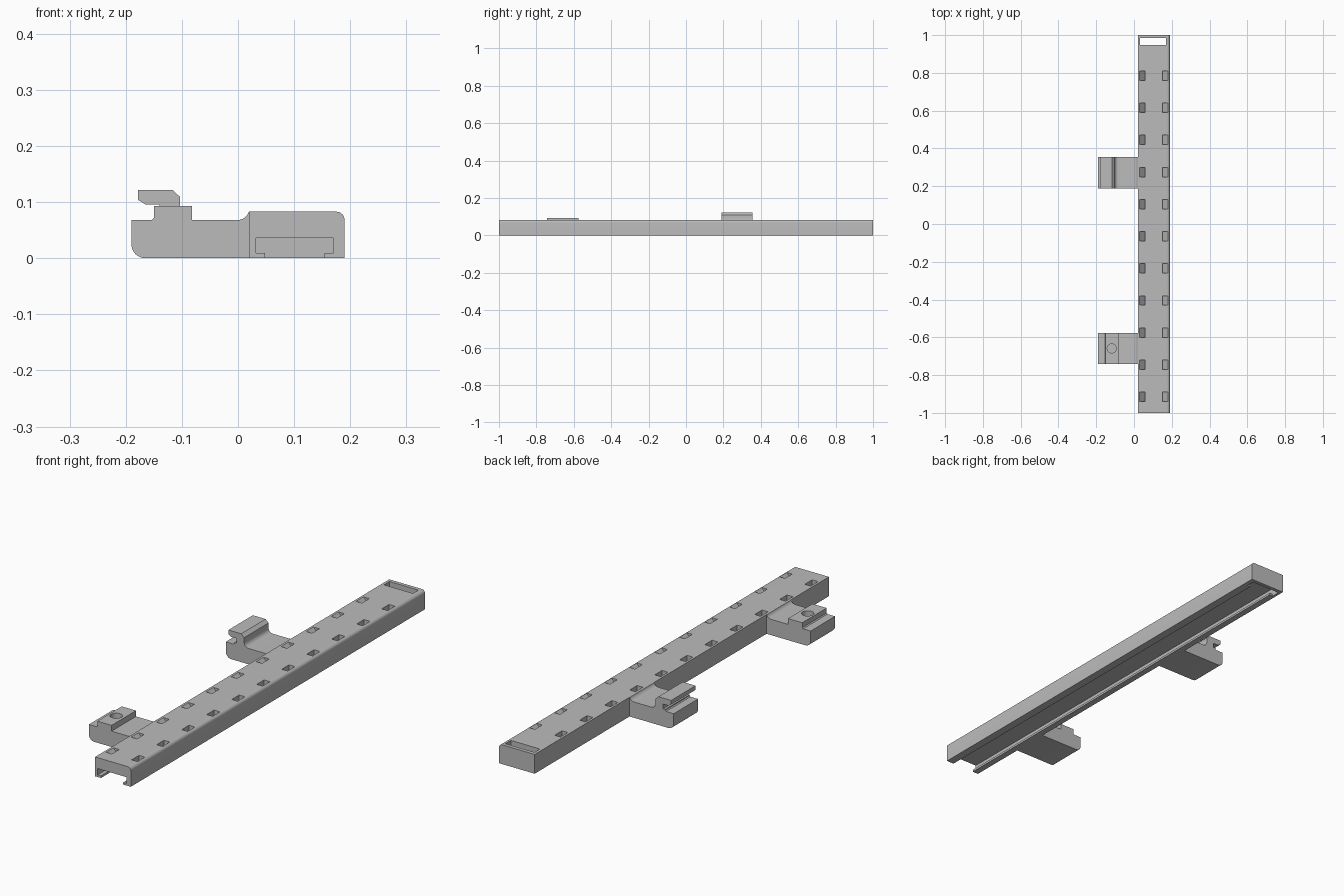
import bpy, math
from mathutils import Vector

if "Cube" in bpy.data.objects:
    bpy.data.objects.remove(bpy.data.objects["Cube"], do_unlink=True)

grey = bpy.data.materials.new("light grey plastic")
grey.use_nodes = True
colour = (0.5, 0.5, 0.5, 1)
grey.diffuse_color = colour
grey.node_tree.nodes["Principled BSDF"].inputs["Base Color"].default_value = colour


def arc(cx, cz, r, start, end, n=8):
    """Points on an arc, angles in degrees."""
    angles = [math.radians(start + (end - start) * i / n) for i in range(n + 1)]
    return [(cx + r * math.cos(a), cz + r * math.sin(a)) for a in angles]


def extrude(name, profile, y0, y1):
    """Solid made from a counter-clockwise xz profile swept along y."""
    n = len(profile)
    verts = [(x, y, z) for y in (y0, y1) for x, z in profile]
    faces = [tuple(range(n)), tuple(reversed(range(n, 2 * n)))]
    faces += [(i, i + n, (i + 1) % n + n, (i + 1) % n) for i in range(n)]
    mesh = bpy.data.meshes.new(name)
    mesh.from_pydata(verts, [], faces)
    mesh.materials.append(grey)
    obj = bpy.data.objects.new(name, mesh)
    bpy.context.collection.objects.link(obj)
    return obj


def cut(target, cutters):
    """Subtract the cutters from the target, then remove them."""
    bpy.context.view_layer.objects.active = target
    for c in cutters:
        c.hide_render = True
        mod = target.modifiers.new("cut", "BOOLEAN")
        mod.operation, mod.solver, mod.object = "DIFFERENCE", "EXACT", c
        bpy.ops.object.modifier_apply(modifier=mod.name)
        bpy.data.objects.remove(c, do_unlink=True)


def box(x0, x1, z0, z1):
    return [(x0, z0), (x1, z0), (x1, z1), (x0, z1)]


# Rail with a rounded outer top edge
L, R, TOP = 0.02, 0.19, 0.083
rail = extrude("rail", [(L, 0), (R, 0)] + arc(R - 0.015, TOP - 0.015, 0.015, 0, 90) + [(L, TOP)], -1, 1)

# Lipped channel underneath, closed at the back, and the end slot
channel = [(0.048, -0.01), (0.154, -0.01), (0.154, 0.009), (0.170, 0.009),
           (0.170, 0.036), (0.032, 0.036), (0.032, 0.009), (0.048, 0.009)]
cutters = [extrude("channel_cutter", channel, -1.1, 0.984),
           extrude("slot_cutter", box(0.032, 0.170, -0.01, 0.1), 0.947, 0.984)]

# Pairs of sloped pockets along the top
for i in range(11):
    y = -0.915 + 0.17 * i
    left = [(0.030, TOP), (0.058, 0.053), (0.058, 0.1), (0.030, 0.1)]
    right = [(0.152, 0.053), (0.180, TOP), (0.180, 0.1), (0.152, 0.1)]
    for profile in (left, right):
        cutters.append(extrude("pocket_cutter", profile, y - 0.025, y + 0.025))
cut(rail, cutters)

# Shared arm outline pieces: rounded lower corner and blend into the rail
ARM = 0.068
lower = arc(-0.165, 0.025, 0.025, 180, 270) + [(L, 0), (L, TOP)]
blend = arc(-0.001, TOP + 0.006, 0.021, -18, -90)

# Front arm with a raised block and a screw hole
block = [(-0.082, ARM), (-0.082, 0.093), (-0.150, 0.093), (-0.150, 0.072), (-0.154, ARM)]
front_arm = extrude("front_arm", lower + blend + block + [(-0.19, ARM)], -0.742, -0.576)
bpy.ops.mesh.primitive_cylinder_add(vertices=32, radius=0.024, depth=0.1, location=(-0.118, -0.659, 0.09))
hole = bpy.context.object
hole.name = "hole_cutter"
hole.data.materials.append(grey)
cut(front_arm, [hole])

# Rear arm with an overhanging hook
hook = arc(-0.083, ARM + 0.02, 0.02, 270, 180) + [
    (-0.103, 0.109), (-0.117, 0.122), (-0.178, 0.122), (-0.178, 0.104), (-0.165, 0.096),
    (-0.140, 0.096), (-0.140, 0.076), (-0.150, 0.076), (-0.150, 0.072), (-0.154, ARM)]
rear_arm = extrude("rear_arm", lower + blend + hook + [(-0.19, ARM)], 0.189, 0.355)

# Smooth the rounded edges only
bpy.ops.object.select_all(action="DESELECT")
for obj in (rail, front_arm, rear_arm):
    obj.select_set(True)
bpy.context.view_layer.objects.active = rail
bpy.ops.object.shade_smooth_by_angle(angle=math.radians(30))
